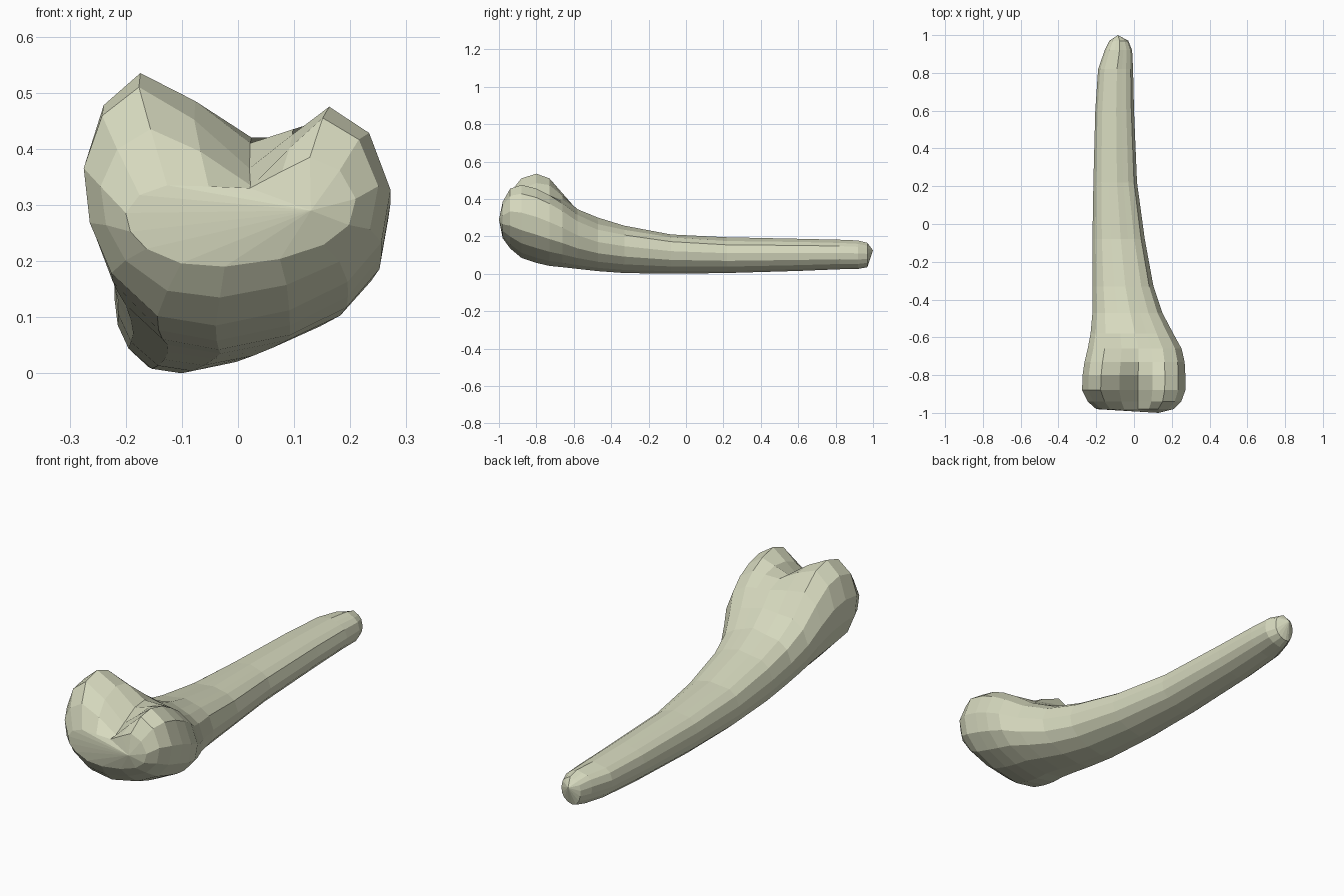
import bpy, bmesh

# Stations along the bone:
# y, left x, right x, bottom z, left knob z, groove z, right knob z
STATIONS = [
    (-0.98, -0.20, 0.21, 0.19, 0.335, 0.33, 0.385),
    (-0.94, -0.245, 0.25, 0.135, 0.435, 0.335, 0.455),
    (-0.88, -0.275, 0.272, 0.085, 0.51, 0.365, 0.475),
    (-0.80, -0.272, 0.272, 0.058, 0.535, 0.41, 0.455),
    (-0.73, -0.262, 0.268, 0.042, 0.51, 0.42, 0.42),
    (-0.66, -0.245, 0.252, 0.035, 0.43, 0.395, 0.375),
    (-0.58, -0.23, 0.208, 0.026, 0.335, 0.345, 0.315),
    (-0.47, -0.22, 0.15, 0.014, 0.275, 0.30, 0.265),
    (-0.33, -0.22, 0.103, 0.004, 0.24, 0.257, 0.235),
    (-0.08, -0.22, 0.057, 0.0, 0.20, 0.21, 0.195),
    (0.22, -0.215, 0.016, 0.004, 0.182, 0.195, 0.175),
    (0.60, -0.205, 0.0, 0.015, 0.175, 0.187, 0.17),
    (0.82, -0.19, -0.005, 0.024, 0.17, 0.182, 0.165),
    (0.92, -0.155, -0.01, 0.026, 0.165, 0.178, 0.16),
    (0.97, -0.13, -0.03, 0.035, 0.15, 0.165, 0.15),
]

# Sides and underside: width fraction, height fraction, side it belongs to
RIM = [
    (0.80, 1.0, 1), (0.93, 0.88, 1), (1.0, 0.62, 1), (0.97, 0.38, 1),
    (0.86, 0.20, 1), (0.67, 0.07, 1), (0.43, 0.0, 0), (0.24, 0.04, 0),
    (0.09, 0.22, 0), (0.02, 0.43, 0), (0.0, 0.66, 0), (0.06, 0.88, 0),
    (0.18, 1.0, 0),
]


def section(y, xl, xr, zb, zl, zv, zr):
    w = xr - xl
    pts = [(xl + u * w, y, zb + v * ((zr if s else zl) - zb)) for u, v, s in RIM]
    # top of the section: left knob, groove, right knob
    pts.append((xl + 0.36 * w, y, 0.6 * zl + 0.4 * zv))
    pts.append((xl + 0.54 * w, y, zv))
    pts.append((xl + 0.68 * w, y, 0.55 * zr + 0.45 * zv))
    return pts


bm = bmesh.new()
rings = [[bm.verts.new(p) for p in section(*s)] for s in STATIONS]
n = len(rings[0])

# Faceted skin between neighbouring sections
for a, b in zip(rings, rings[1:]):
    for i in range(n):
        j = (i + 1) % n
        bm.faces.new((a[i], a[j], b[j], b[i]))

# Rounded joint end and pointed shaft end
for ring, tip in ((rings[0], (0.13, -1.0, 0.29)), (rings[-1], (-0.085, 1.0, 0.125))):
    t = bm.verts.new(tip)
    for i in range(n):
        bm.faces.new((ring[i], ring[(i + 1) % n], t))

bmesh.ops.recalc_face_normals(bm, faces=bm.faces)
mesh = bpy.data.meshes.new("leg_bone")
bm.to_mesh(mesh)
bm.free()

bone = bpy.data.objects.new("leg_bone", mesh)
bpy.context.collection.objects.link(bone)

# Pale bone colour
mat = bpy.data.materials.new("bone")
mat.diffuse_color = (0.68, 0.70, 0.52, 1)
mesh.materials.append(mat)
